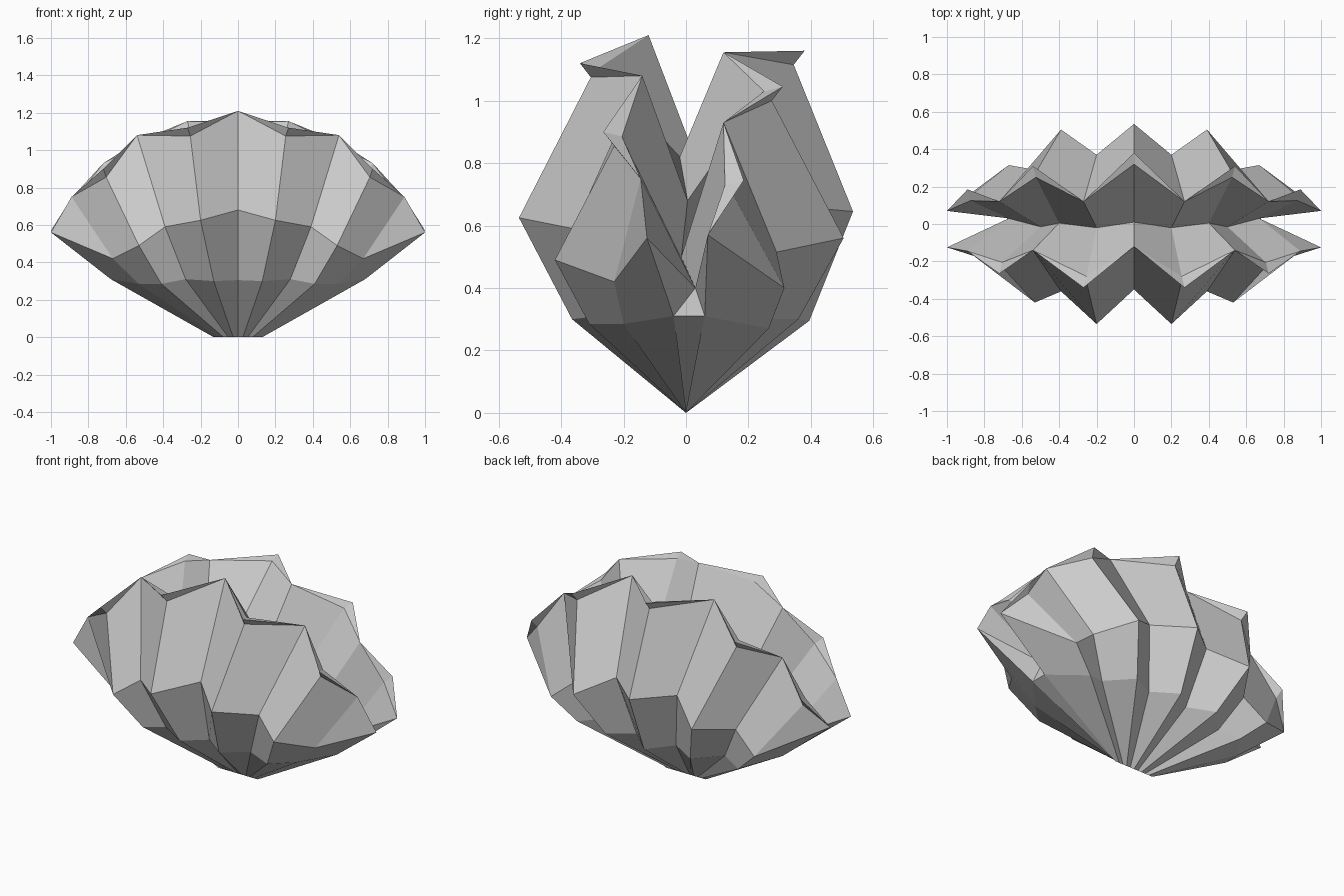
import bpy
import bmesh
from mathutils import Vector

default_cube = bpy.data.objects.get("Cube")
if default_cube:
    bpy.data.objects.remove(default_cube, do_unlink=True)

# Single shell colour
shell_grey = bpy.data.materials.new("shell_grey")
shell_grey.use_nodes = True
colour = (0.6, 0.6, 0.6, 1)
shell_grey.diffuse_color = colour
bsdf = next(n for n in shell_grey.node_tree.nodes if n.type == "BSDF_PRINCIPLED")
bsdf.inputs["Base Color"].default_value = colour

# Both valves share the same fan of rib columns, from the middle to the side
HINGE_STEP = 0.026
LOWER_X = (0, .13, .28, .41, .53, .68)
MIDDLE_X = (0, .2, .39, .53, .67)
RIM_X = (0, .27, .54, .72, .89, 1)

# Line where the inner walls of the two valves meet
SEAM = [(0, .01, .87), (.2, -.02, .82), (.4, .005, .68), (.5, -.015, .5), (.67, .03, .4)]


def points(xs, yz):
    return [Vector((x, y, z)) for x, (y, z) in zip(xs, yz)]


def build_valve(name, side, first_lip, lower_yz, middle_yz, rim_yz):
    """Half a pleated valve, mirrored across x; every second rib ends in a lip."""
    hinge = [Vector((HINGE_STEP * i, 0, 0)) for i in range(len(RIM_X))]
    lower = points(LOWER_X, lower_yz)
    middle = points(MIDDLE_X, middle_yz)
    rim = points(RIM_X, rim_yz)
    seam = [Vector(p) for p in SEAM]
    last = len(rim) - 1

    # Lips: the rim point stands out from the outer and inner walls
    outer, inner = list(rim), list(rim)
    lips = range(first_lip, last, 2)
    for i in lips:
        inset = -.015 if i else 0
        outer[i] = rim[i] + Vector((inset, -side * .035, -.045))
        inner[i] = rim[i] + Vector((inset, -side * .06, -.015))

    bm = bmesh.new()

    def face(*corners):
        bm.faces.new([bm.verts.new(c) for c in corners])

    # Pleated outer wall and inner wall
    for i in range(last):
        j = i + 1
        face(hinge[i], hinge[j], lower[j], lower[i])
        if j < last:
            face(lower[i], lower[j], middle[j], middle[i])
            face(middle[i], middle[j], outer[j], outer[i])
            face(inner[i], inner[j], seam[j], seam[i])

    # Pointed side of the fan
    k = last - 1
    tip = rim[last]
    face(lower[k], lower[last], tip, middle[k])
    face(middle[k], tip, outer[k])
    face(inner[k], tip, seam[k])
    face(tip, lower[last], seam[k])

    # Half of the closure between the valves
    centre = Vector((LOWER_X[last], .01, .31))
    face(lower[last], centre, seam[k])
    face(hinge[last], centre, lower[last])

    # Lip facets
    for i in lips:
        for n in (i - 1, i + 1):
            if n >= 0:
                face(rim[n], rim[i], outer[i])
                face(rim[n], inner[i], rim[i])

    # Mirror, weld and orient
    mirrored = bmesh.ops.duplicate(bm, geom=bm.verts[:] + bm.edges[:] + bm.faces[:])
    for v in mirrored["geom"]:
        if isinstance(v, bmesh.types.BMVert):
            v.co.x = -v.co.x
    bmesh.ops.remove_doubles(bm, verts=bm.verts[:], dist=.0005)
    bmesh.ops.recalc_face_normals(bm, faces=bm.faces[:])

    mesh = bpy.data.meshes.new(name)
    bm.to_mesh(mesh)
    bm.free()
    mesh.materials.append(shell_grey)
    valve = bpy.data.objects.new(name, mesh)
    bpy.context.collection.objects.link(valve)
    return valve


# Front valve: folds inward at the middle
build_valve(
    "front_valve", -1, 1,
    lower_yz=[(-.27, .305), (-.365, .3), (-.28, .31), (-.31, .285), (-.2, .285), (-.04, .31)],
    middle_yz=[(-.35, .68), (-.535, .625), (-.36, .59), (-.42, .49), (-.23, .42)],
    rim_yz=[(-.12, 1.21), (-.34, 1.12), (-.14, 1.08), (-.265, .9), (-.145, .75), (-.125, .56)],
)

# Back valve: folds outward at the middle so the rims interlock
build_valve(
    "back_valve", 1, 0,
    lower_yz=[(.395, .295), (.28, .31), (.36, .3), (.22, .3), (.265, .27), (.06, .31)],
    middle_yz=[(.535, .645), (.37, .66), (.505, .56), (.29, .515), (.315, .4)],
    rim_yz=[(.38, 1.16), (.12, 1.155), (.31, 1.045), (.12, .93), (.185, .745), (.07, .57)],
)
